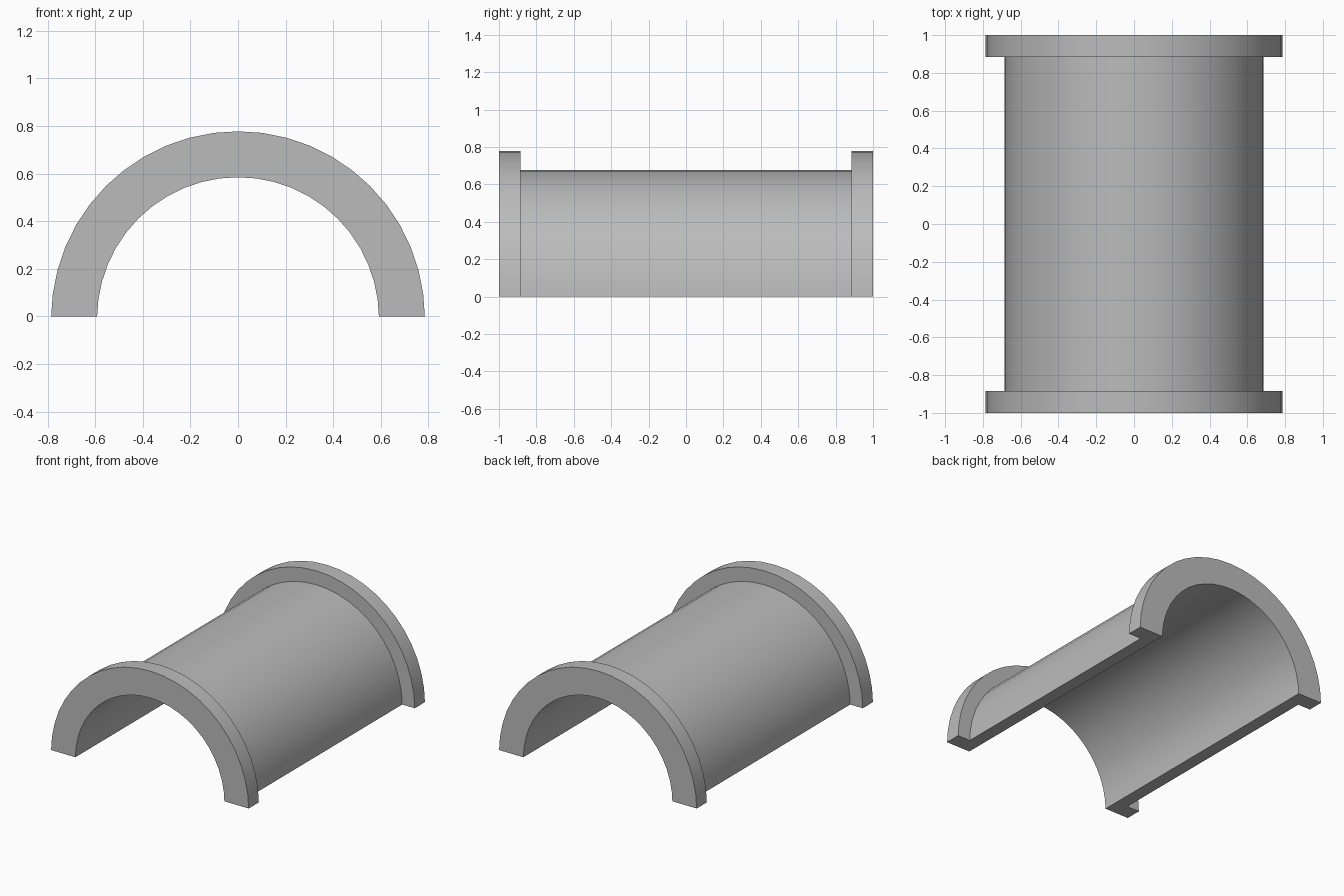
import bpy
import bmesh
import math
from mathutils import Matrix, Vector

cube = bpy.data.objects.get("Cube")
if cube:
    bpy.data.objects.remove(cube, do_unlink=True)

BORE, BODY, FLANGE = 0.592, 0.685, 0.785   # radii
HALF, SHOULDER = 1.0, 0.885                # positions along the axis
DROP = 0.007                               # axis lies just below the split face
SEGMENTS = 24

# Plain grey metal
grey = bpy.data.materials.new("grey_metal")
grey.use_nodes = True
colour = (0.5, 0.5, 0.5, 1)
grey.diffuse_color = colour
grey.node_tree.nodes["Principled BSDF"].inputs["Base Color"].default_value = colour

# Flanged wall section, swept through a half turn about the y axis
section = [(BORE, -HALF), (FLANGE, -HALF), (FLANGE, -SHOULDER), (BODY, -SHOULDER),
           (BODY, SHOULDER), (FLANGE, SHOULDER), (FLANGE, HALF), (BORE, HALF)]
bm = bmesh.new()
rings = []
for i in range(SEGMENTS + 1):
    turn = Matrix.Rotation(-math.pi * i / SEGMENTS, 3, 'Y')
    rings.append([bm.verts.new(turn @ Vector((r, y, 0))) for r, y in section])
count = len(section)
for a, b in zip(rings, rings[1:]):
    for j in range(count):
        k = (j + 1) % count
        bm.faces.new((a[j], a[k], b[k], b[j]))

# Split faces closing both ends of the sweep
bm.faces.new(rings[0])
bm.faces.new(rings[-1])

# Level the split faces on the ground
for v in bm.verts:
    v.co.z = max(0, v.co.z - DROP)
bmesh.ops.recalc_face_normals(bm, faces=bm.faces)

mesh = bpy.data.meshes.new("half_bearing_shell")
bm.to_mesh(mesh)
bm.free()
mesh.materials.append(grey)
shell = bpy.data.objects.new("half_bearing_shell", mesh)
bpy.context.collection.objects.link(shell)

# Smooth curved walls with sharp rims
bpy.ops.object.select_all(action='DESELECT')
shell.select_set(True)
bpy.context.view_layer.objects.active = shell
bpy.ops.object.shade_smooth_by_angle(angle=math.radians(30))
